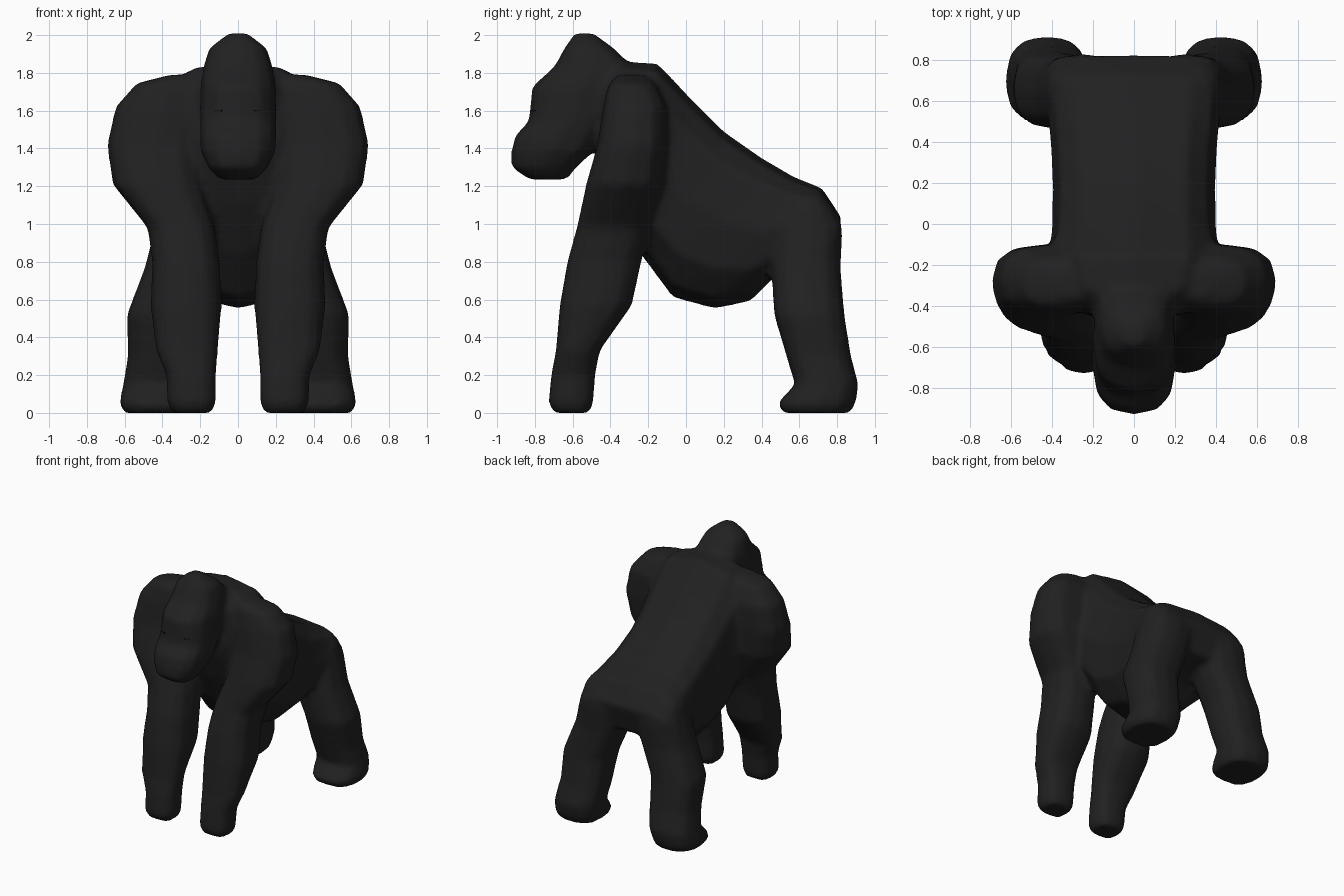
import bpy, bmesh, math
from mathutils import Vector

if "Cube" in bpy.data.objects:
    bpy.data.objects.remove(bpy.data.objects["Cube"])


def material(name, rgb):
    m = bpy.data.materials.new(name)
    m.diffuse_color = (*rgb, 1)
    m.use_nodes = True
    m.node_tree.nodes["Principled BSDF"].inputs["Base Color"].default_value = m.diffuse_color
    return m


FUR = material("charcoal fur", (0.015, 0.015, 0.015))
EYE = material("dark eye", (0.008, 0.008, 0.008))


def loft(bm, rings, p_first=.78, p_second=.78, mirror=False, n=12):
    """Skin rings of: first point (y, z), opposite point (y, z), inner x, outer x."""
    for side in ((1, -1) if mirror else (1,)):
        loops = []
        for ya, za, yb, zb, x0, x1 in rings:
            loop = []
            for i in range(n):
                a = 2 * math.pi * i / n
                c, s = math.cos(a), math.sin(a)
                p = p_first if s > 0 else p_second
                c = math.copysign(abs(c) ** p, c)
                s = math.copysign(abs(s) ** p, s)
                loop.append(bm.verts.new((side * ((x0 + x1) + c * (x1 - x0)) / 2,
                                          ((ya + yb) + s * (ya - yb)) / 2,
                                          ((za + zb) + s * (za - zb)) / 2)))
            loops.append(loop)
        for a, b in zip(loops, loops[1:]):
            for i in range(n):
                j = (i + 1) % n
                bm.faces.new((a[i], a[j], b[j], b[i]))
        bm.faces.new(loops[0])
        bm.faces.new(loops[-1])


def level(rows):
    """Horizontal rings: z, front y, back y, inner x, outer x."""
    return [(f, z, b, z, x0, x1) for z, f, b, x0, x1 in rows]


def make_object(name, bm, mat):
    bmesh.ops.recalc_face_normals(bm, faces=bm.faces[:])
    me = bpy.data.meshes.new(name)
    bm.to_mesh(me)
    bm.free()
    me.materials.append(mat)
    ob = bpy.data.objects.new(name, me)
    bpy.context.collection.objects.link(ob)
    return ob


body_bm = bmesh.new()

# Torso: back point, belly point, half width (broad flat back, rounder belly)
torso = [(-.42, 1.79, -.46, 1.34, .24), (-.32, 1.86, -.37, 1.10, .36),
         (-.15, 1.85, -.24, .84, .42), (.03, 1.66, -.07, .61, .40),
         (.20, 1.49, .15, .55, .395), (.40, 1.35, .34, .59, .405),
         (.57, 1.25, .47, .72, .42), (.72, 1.19, .60, .77, .43),
         (.825, 1.03, .76, .80, .41)]
loft(body_bm, [(*r[:4], -r[4], r[4]) for r in torso], p_first=.62, p_second=.85)

# Head with heavy muzzle and tall crown
head = [(1.235, -.83, -.63, .10), (1.30, -.925, -.58, .16), (1.39, -.925, -.48, .20),
        (1.47, -.905, -.43, .205), (1.54, -.835, -.40, .205), (1.73, -.815, -.28, .20),
        (1.83, -.70, -.28, .185), (1.93, -.645, -.38, .155), (2.01, -.59, -.49, .05)]
loft(body_bm, level([(z, f, b, -w, w) for z, f, b, w in head]))

# Arms, shoulder to knuckles
loft(body_bm, level([
    (1.79, -.36, -.22, .18, .36), (1.745, -.41, -.16, .16, .54),
    (1.62, -.44, -.10, .16, .65), (1.42, -.47, -.10, .20, .695),
    (1.21, -.53, -.12, .19, .665), (.98, -.58, -.19, .12, .48),
    (.80, -.63, -.235, .095, .455), (.57, -.67, -.285, .085, .465),
    (.33, -.69, -.455, .105, .435), (.20, -.715, -.48, .115, .38),
    (.05, -.73, -.49, .115, .375), (0, -.70, -.51, .14, .35)]), mirror=True)

# Hind legs, hip to foot
loft(body_bm, level([
    (1.16, .60, .72, .12, .36), (1.08, .50, .785, .07, .42), (.97, .46, .83, .05, .445),
    (.77, .45, .82, .09, .495), (.52, .465, .84, .195, .59),
    (.30, .53, .875, .215, .585), (.15, .575, .915, .235, .61),
    (.05, .48, .90, .245, .63), (0, .51, .87, .265, .605)]), mirror=True)

# Fuse the parts into one skin and soften the joints
rough = make_object("rough_body", body_bm, FUR)
mod = rough.modifiers.new("fuse", 'REMESH')
mod.mode = 'VOXEL'
mod.voxel_size = .022
mod = rough.modifiers.new("soften", 'SMOOTH')
mod.factor = .5
mod.iterations = 6
me = bpy.data.meshes.new_from_object(
    rough.evaluated_get(bpy.context.evaluated_depsgraph_get()))
bpy.data.objects.remove(rough)
low = min(v.co.z for v in me.vertices)
for v in me.vertices:
    v.co.z -= low
me.materials.clear()
me.materials.append(FUR)
for f in me.polygons:
    f.use_smooth = True
    f.material_index = 0
body = bpy.data.objects.new("body", me)
bpy.context.collection.objects.link(body)

# Eyes: thin slits laid on the face
bpy.context.view_layer.update()
hit, spot, normal, _ = body.ray_cast(Vector((.105, -2, 1.6)), Vector((0, 1, 0)))
bm = bmesh.new()
bmesh.ops.create_cube(bm, size=1)
bmesh.ops.scale(bm, vec=(.04, .009, .008), verts=bm.verts)
turn = Vector((0, -1, 0)).rotation_difference(normal).to_matrix()
bmesh.ops.rotate(bm, verts=bm.verts, matrix=turn)
bmesh.ops.translate(bm, vec=spot, verts=bm.verts)
make_object("eye", bm, EYE).modifiers.new("mirror", 'MIRROR')
